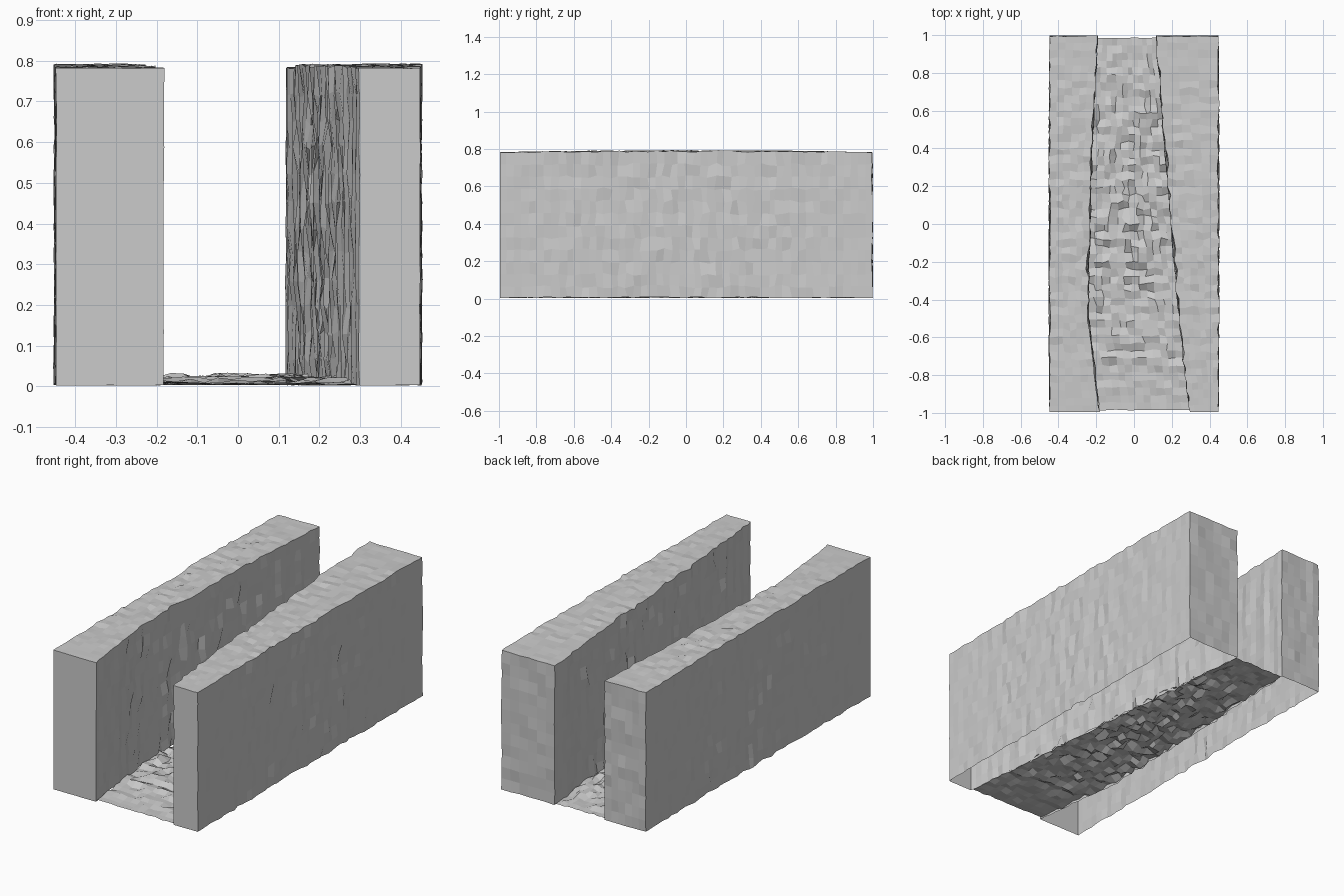
import bpy, bmesh, random

if "Cube" in bpy.data.objects:
    bpy.data.objects.remove(bpy.data.objects["Cube"])
random.seed(4)

# plan of the channel: (y, left inner x, right inner x)
PLAN = [(-1, -.18, .295), (-.8, -.205, .272), (-.6, -.232, .253), (-.4, -.248, .235),
        (0, -.238, .203), (.4, -.228, .167), (.7, -.21, .143), (1, -.19, .117)]
NX, NY, NZ = 6, 50, 12
WIDTH, HEIGHT = .447, .782


def inner(y, side):
    for a, b in zip(PLAN, PLAN[1:]):
        if y <= b[0]:
            t = (y - a[0]) / (b[0] - a[0])
            return a[side] + t * (b[side] - a[side])
    return PLAN[-1][side]


def rough(y):
    # stone is smooth at the ends and rugged mid-way
    return .0015 + .0085 * max(0, 1 - y * y) ** .7


def jit(a):
    return random.uniform(-a, a)


def finish(bm, name):
    me = bpy.data.meshes.new(name)
    bm.to_mesh(me)
    bm.free()
    ob = bpy.data.objects.new(name, me)
    bpy.context.collection.objects.link(ob)


def wall(name, side):
    bm = bmesh.new()
    outer = -WIDTH if side == 1 else WIDTH
    rows = [jit(.004) for _ in range(NY + 1)]
    verts = {}

    def vert(i, j, k):
        if (i, j, k) not in verts:
            y = -1 + 2 * j / NY
            a = rough(y)
            x = outer + (inner(y, side) + rows[j] - outer) * i / NX
            z = HEIGHT * k / NZ
            z += (.006 * (1 - y * y) + jit(a * .6)) if k == NZ else jit(a)
            if k == 0:
                z = abs(jit(a)) + .002
            x += jit(a * (1 if i == NX else .7))
            if j == 0:
                yy = -.995
            elif j == NY:
                yy = .995 + jit(.004)
            else:
                yy = y + jit(a)
            verts[i, j, k] = bm.verts.new((x, yy, z))
        return verts[i, j, k]

    def face(*keys):
        bm.faces.new([vert(*k) for k in keys])

    # outer and channel sides
    for j in range(NY):
        for k in range(NZ):
            for i in (0, NX):
                face((i, j, k), (i, j + 1, k), (i, j + 1, k + 1), (i, j, k + 1))
    # top
    for i in range(NX):
        for j in range(NY):
            face((i, j, NZ), (i + 1, j, NZ), (i + 1, j + 1, NZ), (i, j + 1, NZ))
    # front and back ends; underside stays open
    for i in range(NX):
        for k in range(NZ):
            for j in (0, NY):
                face((i, j, k), (i + 1, j, k), (i + 1, j, k + 1), (i, j, k + 1))
    bmesh.ops.recalc_face_normals(bm, faces=bm.faces)
    # an open shell: make sure the top looks up
    top = max(bm.faces, key=lambda f: f.calc_center_median().z)
    if top.normal.z < 0:
        bmesh.ops.reverse_faces(bm, faces=bm.faces)
    finish(bm, name)


def floor():
    bm = bmesh.new()
    n = 12
    grid = []
    for j in range(NY + 1):
        y = -.985 + 1.97 * j / NY
        l, r = inner(y, 1), inner(y, 2)
        a = rough(y)
        grid.append([bm.verts.new((l + (r - l) * i / n + (jit(a) if 0 < i < n else 0),
                                   y + jit(a * .9),
                                   max(.003, .005 + a + jit(a * 1.9)))) for i in range(n + 1)])
    for p, q in zip(grid, grid[1:]):
        for i in range(n):
            bm.faces.new((p[i], p[i + 1], q[i + 1], q[i]))
    finish(bm, "canyon_floor")


wall("left_cliff", 1)
wall("right_cliff", 2)
floor()
